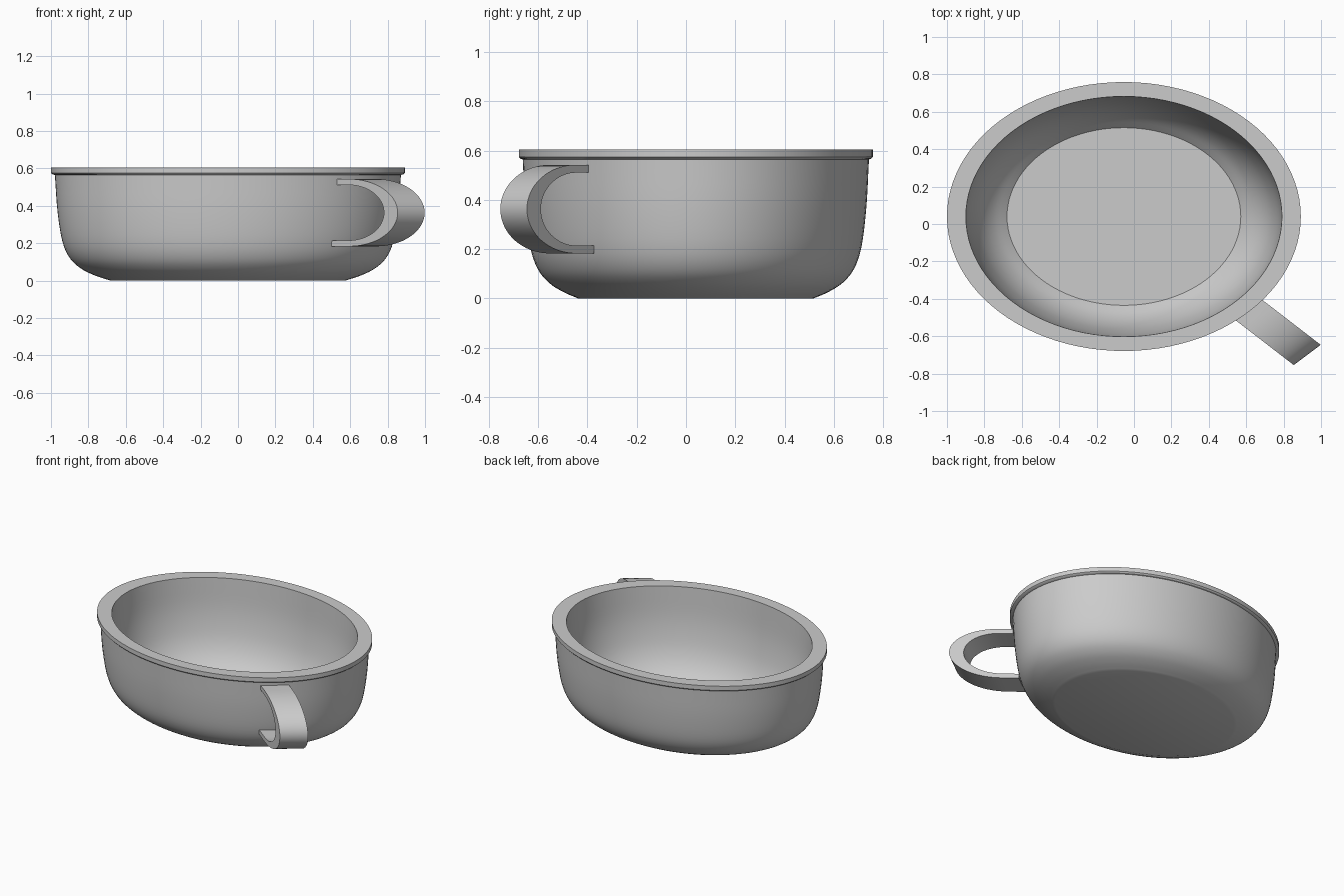
import bpy, bmesh, math
from mathutils import Vector

if "Cube" in bpy.data.objects:
    bpy.data.objects.remove(bpy.data.objects["Cube"])

SEGMENTS = 96
CENTRE = Vector((-0.054, 0.040, 0))
OVAL = 0.76           # depth / width of the oval

grey = bpy.data.materials.new("plain grey")
grey.diffuse_color = (0.6, 0.6, 0.6, 1)
grey.use_nodes = True
grey.node_tree.nodes["Principled BSDF"].inputs["Base Color"].default_value = grey.diffuse_color


def finish(name, bm, angle):
    bmesh.ops.recalc_face_normals(bm, faces=bm.faces)
    mesh = bpy.data.meshes.new(name)
    bm.to_mesh(mesh)
    bm.free()
    mesh.materials.append(grey)
    obj = bpy.data.objects.new(name, mesh)
    bpy.context.collection.objects.link(obj)
    bpy.ops.object.select_all(action='DESELECT')
    obj.select_set(True)
    bpy.context.view_layer.objects.active = obj
    bpy.ops.object.shade_smooth_by_angle(angle=math.radians(angle))
    return obj


def smooth_path(points, steps=4):
    """Catmull-Rom curve through the profile points."""
    p = [Vector(q) for q in points]
    p = [2 * p[0] - p[1]] + p + [2 * p[-1] - p[-2]]
    out = []
    for a, b, c, d in zip(p, p[1:], p[2:], p[3:]):
        for i in range(steps):
            t = i / steps
            out.append(0.5 * (2 * b + (c - a) * t + (2 * a - 5 * b + 4 * c - d) * t * t
                              + (3 * b - a - 3 * c + d) * t ** 3))
    return out + [p[-2]]


# Bowl: oval sweep of the outer wall, the rim and the inner wall
outer = smooth_path([(0.628, 0), (0.71, 0.027), (0.785, 0.064), (0.845, 0.12),
                     (0.885, 0.21), (0.911, 0.37), (0.925, 0.565)])
rim = [Vector(q) for q in ((0.938, 0.568), (0.946, 0.575), (0.946, 0.605))]
inner = smooth_path([(0.845, 0.605), (0.829, 0.4), (0.797, 0.25), (0.756, 0.15),
                     (0.70, 0.073), (0.625, 0.008)])
bm = bmesh.new()
rings = []
for r, z in outer + rim + inner:
    rings.append([bm.verts.new(CENTRE + Vector((r * math.cos(a), OVAL * r * math.sin(a), z)))
                  for a in (math.tau * i / SEGMENTS for i in range(SEGMENTS))])
for low, high in zip(rings, rings[1:]):
    for i in range(SEGMENTS):
        j = (i + 1) % SEGMENTS
        bm.faces.new((low[i], low[j], high[j], high[i]))
bm.faces.new(rings[0][::-1])
bm.faces.new(rings[-1])
finish("bowl", bm, 30)

# Handle: crescent-shaped strap, drawn in its own plane and given a slanted width
OUT = Vector((0.792, -0.610, 0))
SIDE = Vector((0.8, 0.6, 0))
TIP = Vector((0.926, -0.70, 0.363))
WIDTH, ARC, STEPS = 0.18, 0.33, 32


def half_oval(reach, height):
    angles = [math.pi * (0.5 - i / STEPS) for i in range(STEPS + 1)]
    pts = [(reach * math.cos(a) - ARC, height * math.sin(a)) for a in angles]
    return [(-0.41, height)] + pts + [(-0.446, -height)]


bm = bmesh.new()
sections = []
for (so, zo), (si, zi) in zip(half_oval(ARC, 0.18), half_oval(0.237, 0.148)):
    corners = [(so, zo, -1), (so, zo, 1), (si, zi, 1), (si, zi, -1)]
    sections.append([bm.verts.new(TIP + OUT * s + SIDE * (w * WIDTH / 2) + Vector((0, 0, z)))
                     for s, z, w in corners])
for a, b in zip(sections, sections[1:]):
    for i in range(4):
        j = (i + 1) % 4
        bm.faces.new((a[i], a[j], b[j], b[i]))
bm.faces.new(sections[0])
bm.faces.new(sections[-1][::-1])
finish("handle", bm, 30)
